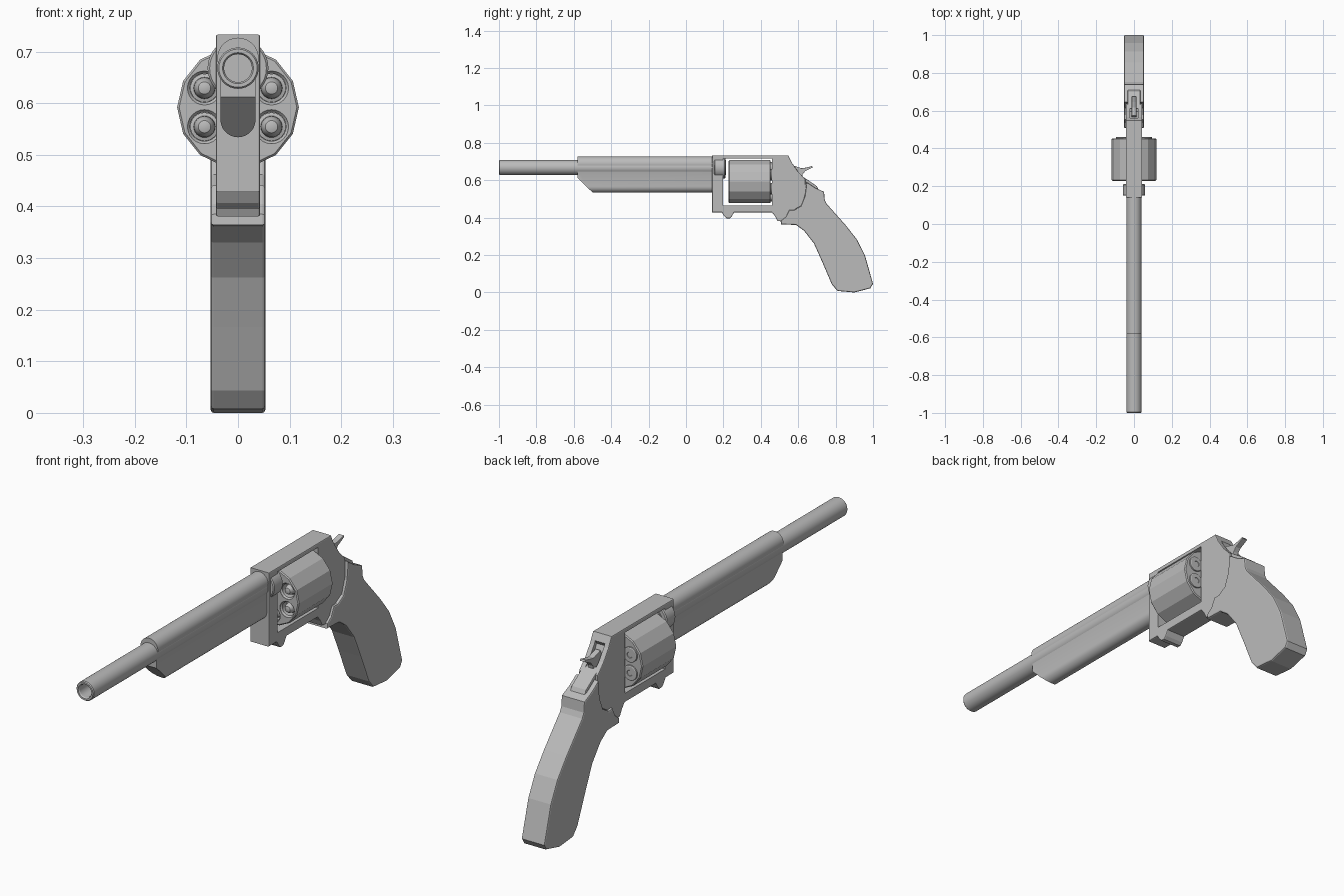
import bpy, bmesh, math
from mathutils import Vector

if "Cube" in bpy.data.objects:
    bpy.data.objects.remove(bpy.data.objects["Cube"])

grey = bpy.data.materials.new("plain grey")
grey.diffuse_color = (0.5, 0.5, 0.5, 1)
grey.use_nodes = True
grey.node_tree.nodes["Principled BSDF"].inputs["Base Color"].default_value = grey.diffuse_color


def make(name, bm, smooth=None):
    bmesh.ops.recalc_face_normals(bm, faces=bm.faces)
    me = bpy.data.meshes.new(name)
    bm.to_mesh(me)
    bm.free()
    me.materials.append(grey)
    ob = bpy.data.objects.new(name, me)
    bpy.context.collection.objects.link(ob)
    if smooth:
        bpy.ops.object.select_all(action='DESELECT')
        ob.select_set(True)
        bpy.context.view_layer.objects.active = ob
        bpy.ops.object.shade_smooth_by_angle(angle=math.radians(smooth))
    return ob


def plate(name, yz, half, bevel=0.0):
    """Side profile extruded across x, with optional chamfered outline."""
    bm = bmesh.new()
    f = bm.faces.new([bm.verts.new((-half, y, z)) for y, z in yz])
    ret = bmesh.ops.extrude_face_region(bm, geom=[f])
    vs = [g for g in ret['geom'] if isinstance(g, bmesh.types.BMVert)]
    bmesh.ops.translate(bm, verts=vs, vec=(2 * half, 0, 0))
    if bevel:
        rim = [e for e in bm.edges if abs(e.verts[0].co.x - e.verts[1].co.x) < 1e-6]
        bmesh.ops.bevel(bm, geom=rim, offset=bevel, segments=2, profile=0.5,
                        affect='EDGES', clamp_overlap=True)
    return make(name, bm)


def lathe(name, ry, x, z, n=32, closed=False, smooth=30):
    """Turn (radius, y) points about an axis along y."""
    bm = bmesh.new()
    rings = []
    for r, y in ry:
        rings.append([bm.verts.new((x + r * math.cos(2 * math.pi * i / n), y,
                                    z + r * math.sin(2 * math.pi * i / n))) for i in range(n)])
    pairs = list(zip(rings, rings[1:]))
    if closed:
        pairs.append((rings[-1], rings[0]))
    else:
        bm.faces.new(rings[0])
        bm.faces.new(rings[-1])
    for a, b in pairs:
        for i in range(n):
            j = (i + 1) % n
            bm.faces.new((a[i], a[j], b[j], b[i]))
    return make(name, bm, smooth)


def cut(ob, cutter):
    m = ob.modifiers.new("cut", 'BOOLEAN')
    m.operation = 'DIFFERENCE'
    m.solver = 'EXACT'
    m.object = cutter
    bpy.context.view_layer.objects.active = ob
    bpy.ops.object.modifier_apply(modifier=m.name)
    bpy.data.objects.remove(cutter, do_unlink=True)


# Barrel tube and collar
BZ = 0.668
lathe("barrel", [(0.027, -0.995), (0.030, -1.0), (0.037, -1.0), (0.040, -0.996),
                 (0.040, 0.215), (0.027, 0.215)], 0, BZ, closed=True)
lathe("barrel_collar", [(0.028, 0.15), (0.055, 0.15), (0.059, 0.154), (0.059, 0.207),
                        (0.055, 0.211), (0.028, 0.211)], 0, BZ, closed=True)

# Barrel shroud: round bottom, flat sides, round top, sloped nose
bm = bmesh.new()
pts = [(0.034 * math.cos(a), 0.568 + 0.034 * math.sin(a))
       for a in [math.pi + math.pi * i / 14 for i in range(15)]]
a0 = -math.asin(0.021 / 0.04)
pts += [(0.04 * math.cos(a), 0.687 + 0.04 * math.sin(a))
        for a in [a0 + (math.pi - 2 * a0) * i / 22 for i in range(23)]]
f = bm.faces.new([bm.verts.new((x, -0.58, z)) for x, z in pts])
ret = bmesh.ops.extrude_face_region(bm, geom=[f])
bmesh.ops.translate(bm, verts=[g for g in ret['geom'] if isinstance(g, bmesh.types.BMVert)],
                    vec=(0, 0.73, 0))
res = bmesh.ops.bisect_plane(bm, geom=bm.verts[:] + bm.edges[:] + bm.faces[:],
                             plane_co=(0, -0.58, 0.612), clear_outer=True,
                             plane_no=Vector((0, -0.077, -0.08)).normalized())
bmesh.ops.holes_fill(bm, edges=[e for e in bm.edges if e.is_boundary], sides=0)
make("barrel_shroud", bm, 30)

# Frame with drum window and hammer slot
frame = plate("frame", [
    (0.14, 0.733), (0.547, 0.733), (0.567, 0.692), (0.60, 0.645), (0.638, 0.606),
    (0.64, 0.53), (0.62, 0.465), (0.58, 0.442), (0.556, 0.42), (0.535, 0.38),
    (0.49, 0.381), (0.478, 0.405), (0.46, 0.428), (0.257, 0.428), (0.245, 0.407),
    (0.234, 0.396), (0.218, 0.396), (0.205, 0.407), (0.192, 0.428), (0.14, 0.428)],
    0.043, 0.004)
cut(frame, plate("window_cutter", [(0.197, 0.465), (0.461, 0.465), (0.461, 0.716), (0.197, 0.716)], 0.1))
cut(frame, plate("slot_cutter", [(0.572, 0.72), (0.552, 0.69), (0.595, 0.60), (0.622, 0.605),
                                 (0.66, 0.65)], 0.022))

# Rear tang between frame and grip
plate("rear_tang", [(0.612, 0.625), (0.645, 0.606), (0.70, 0.568), (0.712, 0.545),
                    (0.70, 0.52), (0.62, 0.52)], 0.034, 0.004)

# Hammer with thumb spur
plate("hammer", [(0.56, 0.60), (0.562, 0.655), (0.575, 0.678), (0.592, 0.673), (0.618, 0.664),
                 (0.645, 0.668), (0.674, 0.676), (0.678, 0.669), (0.655, 0.657), (0.637, 0.648),
                 (0.624, 0.632), (0.617, 0.60)], 0.012, 0.002)

# Grip
plate("grip", [
    (0.645, 0.590), (0.69, 0.560), (0.738, 0.538), (0.742, 0.495), (0.752, 0.474), (0.855, 0.358),
    (0.914, 0.283), (0.957, 0.198), (1.0, 0.046), (0.985, 0.022), (0.90, 0.0), (0.81, 0.008),
    (0.78, 0.043), (0.727, 0.166), (0.684, 0.262), (0.631, 0.330), (0.588, 0.361),
    (0.508, 0.364), (0.510, 0.385), (0.535, 0.405), (0.552, 0.441), (0.578, 0.440),
    (0.615, 0.462), (0.636, 0.515)], 0.053, 0.006)

# Fourteen-sided drum with six loaded chambers
CZ = 0.592
drum = lathe("drum", [(0.114, 0.228), (0.118, 0.232), (0.118, 0.449), (0.114, 0.453)],
             0, CZ, n=14, smooth=None)
for i in range(6):
    a = math.radians(30 + 60 * i)
    x, z = 0.075 * math.cos(a), CZ + 0.075 * math.sin(a)
    cut(drum, lathe("chamber_cutter", [(0.033, 0.21), (0.033, 0.230), (0.028, 0.236), (0.028, 0.47)],
                    x, z, n=24))
    lathe(f"cartridge_{i + 1}", [
        (0.006, 0.228), (0.012, 0.230), (0.017, 0.237), (0.020, 0.250), (0.021, 0.262),
        (0.0275, 0.264), (0.0275, 0.450), (0.031, 0.453), (0.031, 0.459), (0.028, 0.461),
        (0.012, 0.461), (0.011, 0.459)], x, z, n=24)
